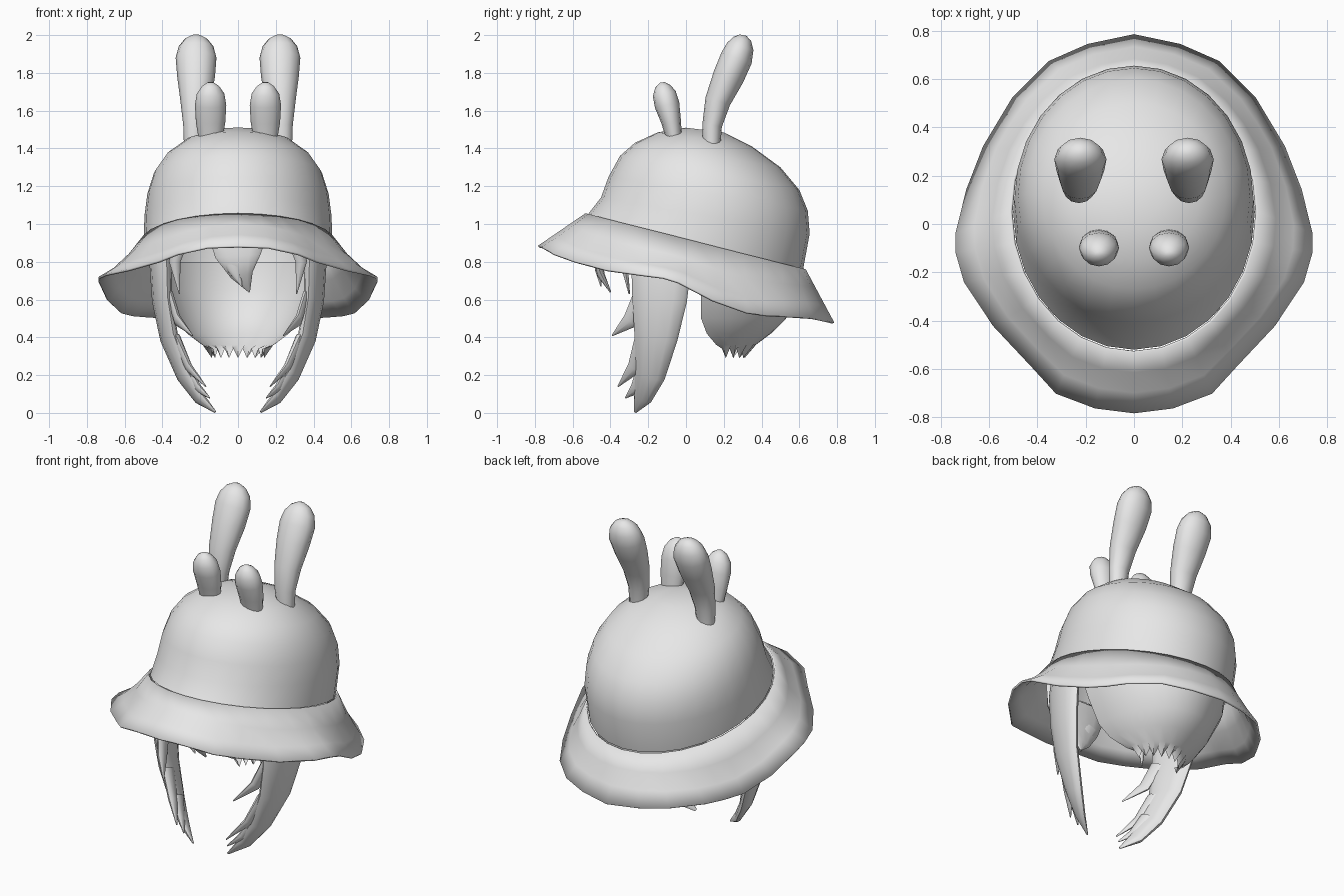
import bpy
import bmesh
import math
from mathutils import Vector

cube = bpy.data.objects.get("Cube")
if cube:
    bpy.data.objects.remove(cube, do_unlink=True)

grey = bpy.data.materials.new("plain_grey")
grey.use_nodes = True
grey.diffuse_color = (0.8, 0.8, 0.8, 1)
grey.node_tree.nodes["Principled BSDF"].inputs["Base Color"].default_value = (0.8, 0.8, 0.8, 1)


def loft(name, rings, closed=True, cap_start=False, cap_end=False, angle=50):
    """Skin a list of equally sized point rings."""
    bm = bmesh.new()
    rows = [[bm.verts.new(p) for p in ring] for ring in rings]
    count = len(rows[0])
    for low, high in zip(rows, rows[1:]):
        for i in range(count if closed else count - 1):
            j = (i + 1) % count
            bm.faces.new((low[i], low[j], high[j], high[i]))
    if cap_start:
        bm.faces.new(rows[0])
    if cap_end:
        bm.faces.new(rows[-1])
    bmesh.ops.recalc_face_normals(bm, faces=bm.faces)
    mesh = bpy.data.meshes.new(name)
    bm.to_mesh(mesh)
    bm.free()
    mesh.materials.append(grey)
    obj = bpy.data.objects.new(name, mesh)
    bpy.context.collection.objects.link(obj)
    bpy.ops.object.select_all(action="DESELECT")
    obj.select_set(True)
    bpy.context.view_layer.objects.active = obj
    bpy.ops.object.shade_smooth_by_angle(angle=math.radians(angle))
    return obj


def tube(name, path, side=1, twist=0, sides=12):
    """Elliptical tube through (x, y, z, half width, half depth) stations."""
    points = [Vector((side * p[0], p[1], p[2])) for p in path]
    rings = []
    for k, p in enumerate(path):
        tangent = (points[min(k + 1, len(path) - 1)] - points[max(k - 1, 0)]).normalized()
        across = Vector((1, 0, 0))
        across = (across - tangent * across.dot(tangent)).normalized()
        deep = tangent.cross(across)
        if deep.y < 0:
            deep = -deep
        ring = []
        for i in range(sides):
            a = math.tau * i / sides
            u, v = p[3] * math.cos(a), p[4] * math.sin(a)
            ring.append(points[k] + across * (u + side * twist * v) + deep * v)
        rings.append(ring)
    return loft(name, rings, cap_start=True, cap_end=True)


# Hat crown: tilted elliptical rings (front y, front z, back y, back z, half width)
HALF = 14
crown_stations = [
    (-0.52, 1.05, 0.62, 0.76, 0.50), (-0.45, 1.14, 0.655, 0.95, 0.495),
    (-0.41, 1.25, 0.645, 1.07, 0.48), (-0.35, 1.36, 0.60, 1.18, 0.445),
    (-0.27, 1.43, 0.50, 1.30, 0.38), (-0.15, 1.485, 0.35, 1.41, 0.27),
    (0, 1.51, 0.20, 1.485, 0.11),
]


def tilted_ring(fy, fz, by, bz, width, scale=1.0):
    ring = []
    for i in range(2 * HALF):
        a = math.pi * i / HALF
        c, s = math.cos(a) * scale, math.sin(a) * scale
        ring.append(Vector((width * s, (fy + by) / 2 + (fy - by) / 2 * c,
                            (fz + bz) / 2 + (fz - bz) / 2 * c)))
    return ring


loft("hat_crown", [tilted_ring(*s) for s in crown_stations], cap_end=True)

# Hat brim: flares from the crown base to a wavy outer edge
edge = [
    (0, -0.78, 0.88), (0.16, -0.76, 0.875), (0.32, -0.70, 0.84), (0.42, -0.59, 0.80),
    (0.58, -0.42, 0.755), (0.70, -0.24, 0.73), (0.735, -0.12, 0.715), (0.735, -0.04, 0.69),
    (0.69, 0.14, 0.595), (0.62, 0.32, 0.53), (0.56, 0.42, 0.515), (0.50, 0.52, 0.51),
    (0.35, 0.67, 0.50), (0.19, 0.74, 0.485), (0, 0.78, 0.475),
]
outer = [Vector(p) for p in edge] + [Vector((-x, y, z)) for x, y, z in edge[-2:0:-1]]
inner = tilted_ring(*crown_stations[0], scale=1.015)
brim_rings = []
for t in (0, 0.33, 0.66, 1):
    sag = Vector((0, 0, -0.12 * t * (1 - t)))
    brim_rings.append([a.lerp(b, t) + sag * min(1, abs(a.x) * 2) for a, b in zip(inner, outer)])
brim = loft("hat_brim", brim_rings)
shell = brim.modifiers.new("thickness", "SOLIDIFY")
shell.thickness = 0.012
shell.offset = 0

# Back hair: open-fronted bowl (z, half width, front y, back y) with a ragged hem
hair_rows = [
    (0.80, 0.45, 0.06, 0.60), (0.65, 0.41, 0.08, 0.59), (0.50, 0.33, 0.08, 0.53),
    (0.42, 0.27, 0.11, 0.45), (0.36, 0.19, 0.16, 0.37), (0.34, 0.14, 0.19, 0.31),
]
ARC = 18
rings = []
for k, (z, w, fy, by) in enumerate(hair_rows):
    ring = []
    for i in range(ARC + 1):
        a = math.pi * i / ARC
        hem = 0.05 * (i % 2) if k == len(hair_rows) - 1 else 0
        ring.append((w * math.cos(a), fy + (by - fy) * math.sin(a), z - hem))
    rings.append(ring)
loft("back_hair", rings, closed=False)

# Fringe tufts under the front of the brim
tube("fringe_main", [
    (0, -0.44, 0.98, 0.17, 0.02), (0, -0.47, 0.83, 0.12, 0.025),
    (0.02, -0.45, 0.73, 0.06, 0.02), (0.06, -0.40, 0.64, 0.004, 0.004)])
tube("fringe_small", [
    (-0.05, -0.46, 0.86, 0.07, 0.02), (-0.02, -0.465, 0.76, 0.035, 0.018),
    (0.02, -0.45, 0.67, 0.003, 0.003)])

for label, side in (("left", 1), ("right", -1)):
    # Tall rear ears and short front ears
    tube(label + "_tall_ear", [
        (0.235, 0.135, 1.38, 0.05, 0.045), (0.228, 0.138, 1.52, 0.062, 0.052),
        (0.225, 0.168, 1.65, 0.08, 0.068), (0.222, 0.225, 1.78, 0.10, 0.083),
        (0.222, 0.268, 1.88, 0.108, 0.085), (0.222, 0.288, 1.94, 0.092, 0.072),
        (0.222, 0.298, 1.98, 0.06, 0.048), (0.222, 0.302, 2.0, 0.02, 0.018)], side)
    tube(label + "_short_ear", [
        (0.145, -0.06, 1.43, 0.06, 0.04), (0.145, -0.078, 1.54, 0.078, 0.052),
        (0.145, -0.10, 1.63, 0.083, 0.066), (0.145, -0.115, 1.69, 0.073, 0.062),
        (0.145, -0.123, 1.73, 0.045, 0.04), (0.145, -0.125, 1.75, 0.015, 0.012)], side)

    # Long side lock curling inward, with pointed strands on its front edge
    tube(label + "_side_lock", [
        (0.40, -0.13, 0.92, 0.045, 0.15), (0.41, -0.13, 0.80, 0.05, 0.16),
        (0.402, -0.14, 0.60, 0.045, 0.145), (0.365, -0.16, 0.40, 0.042, 0.115),
        (0.285, -0.19, 0.20, 0.036, 0.08), (0.205, -0.23, 0.08, 0.025, 0.05),
        (0.12, -0.27, 0.005, 0.004, 0.008)], side, twist=0.2)
    strands = {
        "upper": [(0.36, -0.22, 0.62, 0.02, 0.06), (0.32, -0.29, 0.49, 0.02, 0.045),
                  (0.24, -0.39, 0.41, 0.003, 0.004)],
        "middle": [(0.33, -0.22, 0.40, 0.025, 0.05), (0.26, -0.27, 0.24, 0.02, 0.04),
                   (0.17, -0.36, 0.14, 0.003, 0.004)],
        "lower": [(0.27, -0.21, 0.24, 0.025, 0.05), (0.21, -0.26, 0.13, 0.018, 0.035),
                  (0.15, -0.32, 0.08, 0.003, 0.004)],
        "temple": [(0.30, -0.36, 0.94, 0.05, 0.02), (0.335, -0.33, 0.80, 0.03, 0.02),
                   (0.31, -0.30, 0.63, 0.003, 0.004)],
    }
    for part, path in strands.items():
        tube(f"{label}_{part}_strand", path, side, sides=8)
